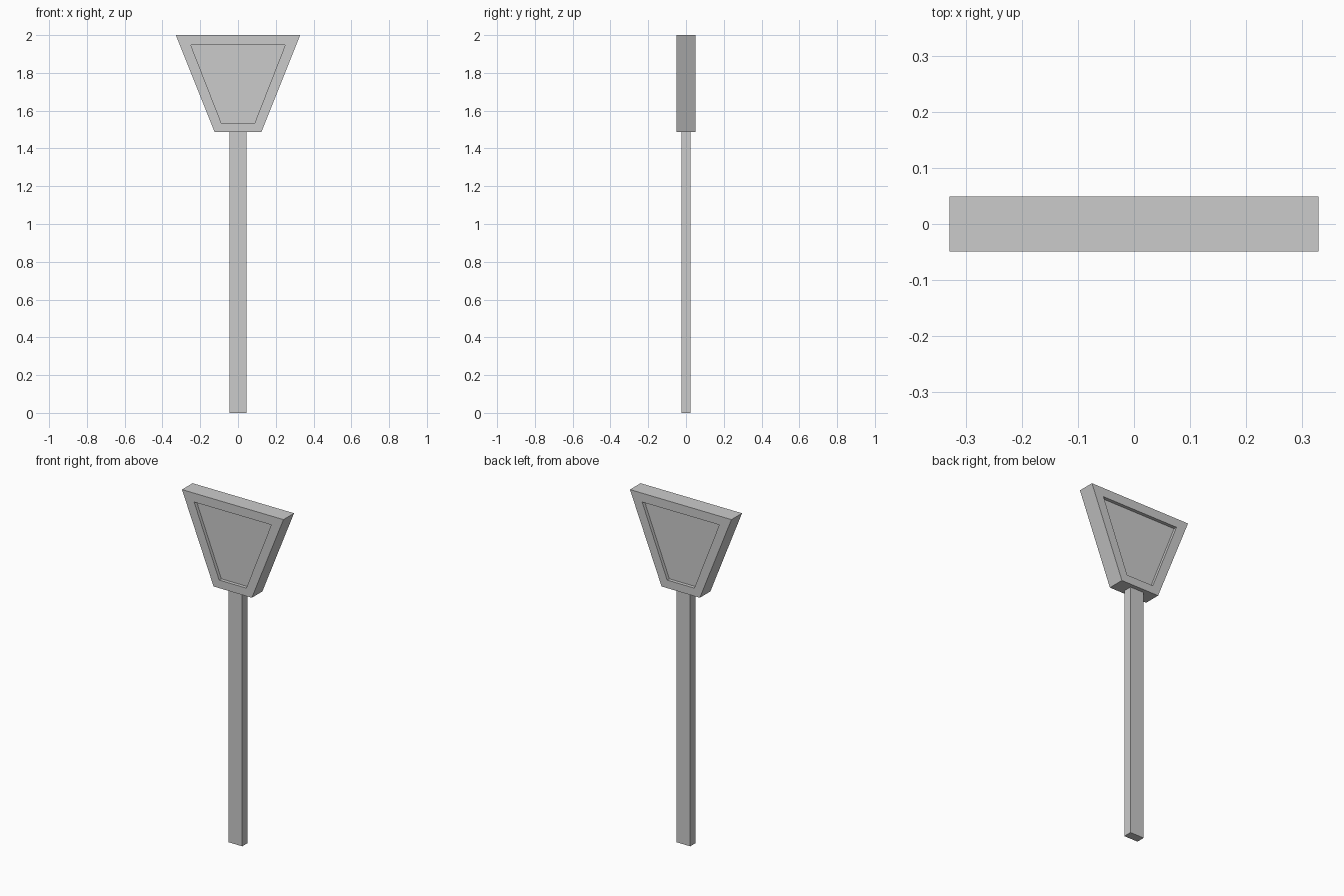
import bpy
import bmesh

if "Cube" in bpy.data.objects:
    bpy.data.objects.remove(bpy.data.objects["Cube"])


def prism(bm, outline, depth):
    """Extrude an x/z outline along y; return the front and back faces."""
    front = [bm.verts.new((x, -depth / 2, z)) for x, z in outline]
    back = [bm.verts.new((x, depth / 2, z)) for x, z in outline]
    caps = [bm.faces.new(front), bm.faces.new(back[::-1])]
    n = len(outline)
    for i in range(n):
        j = (i + 1) % n
        bm.faces.new((front[j], front[i], back[i], back[j]))
    return caps


def trapezoid(bottom, top, z0, z1):
    return [(-bottom, z0), (bottom, z0), (top, z1), (-top, z1)]


def finish(bm, name):
    bmesh.ops.recalc_face_normals(bm, faces=bm.faces[:])
    mesh = bpy.data.meshes.new(name)
    bm.to_mesh(mesh)
    bm.free()
    obj = bpy.data.objects.new(name, mesh)
    bpy.context.collection.objects.link(obj)
    return obj


# Upright post
bm = bmesh.new()
prism(bm, trapezoid(0.045, 0.045, 0, 1.487), 0.05)
finish(bm, "post")

# Tapered head with a recessed panel on both faces
bm = bmesh.new()
caps = prism(bm, trapezoid(0.124, 0.329, 1.487, 2.0), 0.098)
panel = trapezoid(0.088, 0.25, 1.534, 1.948)
for cap, side in zip(caps, (-1, 1)):
    outer = list(cap.verts)
    if side > 0:
        outer.reverse()
    bm.faces.remove(cap)
    rim = [bm.verts.new((x, side * 0.049, z)) for x, z in panel]
    floor = [bm.verts.new((x, side * 0.029, z)) for x, z in panel]
    for a, b in ((outer, rim), (rim, floor)):
        for i in range(4):
            j = (i + 1) % 4
            bm.faces.new((a[i], a[j], b[j], b[i]))
    bm.faces.new(floor)
finish(bm, "head")
